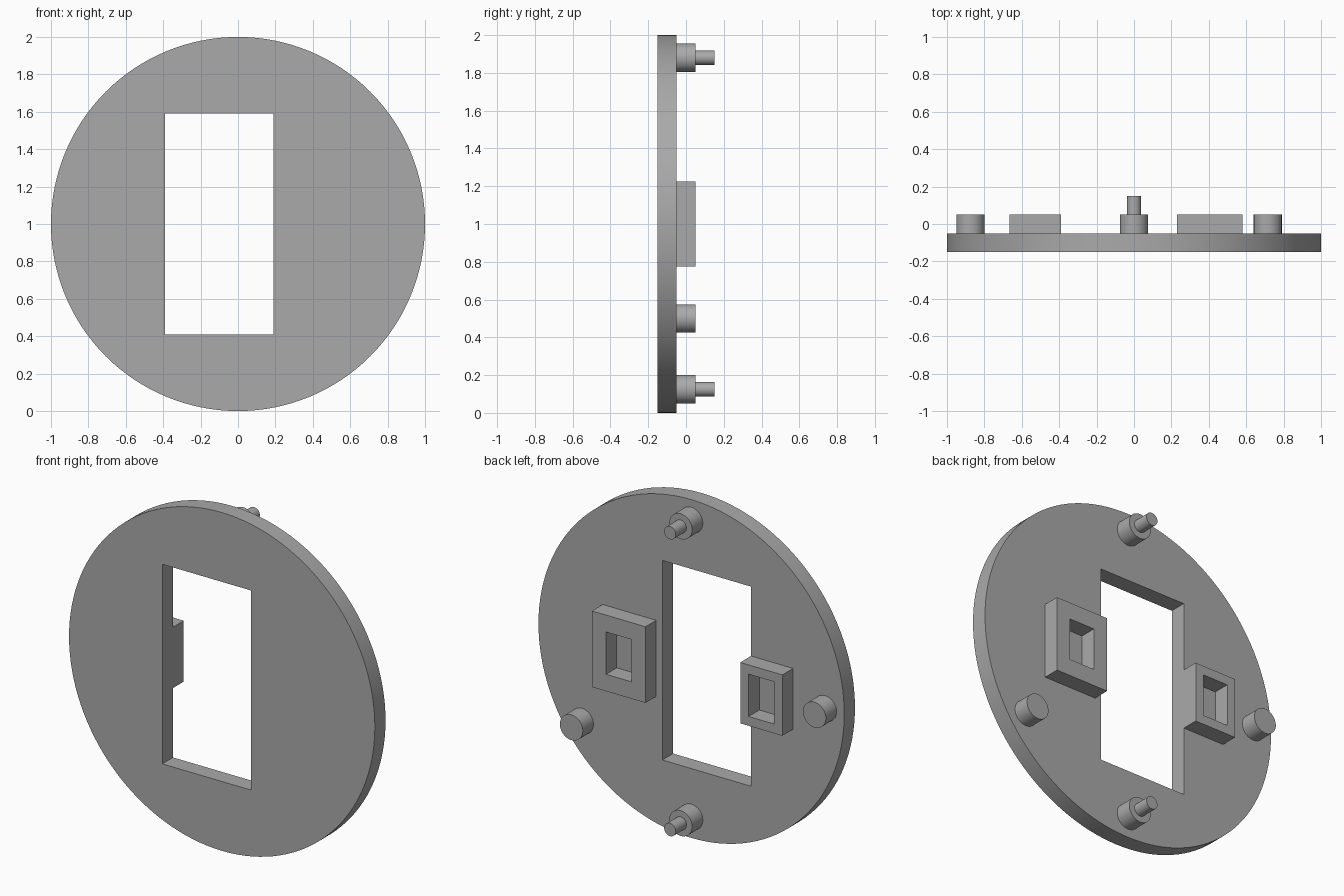
import bpy
import bmesh
from math import radians
from mathutils import Matrix, Vector

cube = bpy.data.objects.get("Cube")
if cube:
    bpy.data.objects.remove(cube, do_unlink=True)

grey = bpy.data.materials.new("plain grey")
grey.use_nodes = True
colour = (0.4, 0.4, 0.4, 1)
grey.diffuse_color = colour
grey.node_tree.nodes["Principled BSDF"].inputs["Base Color"].default_value = colour

# Depth levels shared by the parts
FRONT, PLATE_BACK, BOSS_BACK, PIN_BACK = -0.15, -0.05, 0.05, 0.15


def finish(name, bm):
    mesh = bpy.data.meshes.new(name)
    bm.to_mesh(mesh)
    bm.free()
    mesh.materials.append(grey)
    obj = bpy.data.objects.new(name, mesh)
    bpy.context.collection.objects.link(obj)
    return obj


def cylinder(name, x, z, radius, y0, y1, sides=48):
    bm = bmesh.new()
    place = Matrix.Translation((x, (y0 + y1) / 2, z)) @ Matrix.Rotation(radians(90), 4, 'X')
    bmesh.ops.create_cone(bm, cap_ends=True, segments=sides, radius1=radius,
                          radius2=radius, depth=y1 - y0, matrix=place)
    return finish(name, bm)


def block(name, x0, x1, y0, y1, z0, z1):
    bm = bmesh.new()
    centre = Vector((x0 + x1, y0 + y1, z0 + z1)) / 2
    size = Matrix.Diagonal((x1 - x0, y1 - y0, z1 - z0, 1))
    bmesh.ops.create_cube(bm, size=1, matrix=Matrix.Translation(centre) @ size)
    return finish(name, bm)


def cut(obj, x0, x1, y0, y1, z0, z1):
    cutter = block(obj.name + "_cutter", x0, x1, y0, y1, z0, z1)
    mod = obj.modifiers.new("opening", 'BOOLEAN')
    mod.operation = 'DIFFERENCE'
    mod.solver = 'EXACT'
    mod.object = cutter
    bpy.context.view_layer.objects.active = obj
    bpy.ops.object.modifier_apply(modifier=mod.name)
    bpy.data.objects.remove(cutter, do_unlink=True)


round_parts = []

# Round plate with the tall rectangular opening
plate = cylinder("round_plate", 0, 1, 1, FRONT, PLATE_BACK, 128)
cut(plate, -0.39, 0.19, -0.3, 0.1, 0.41, 1.59)
round_parts.append(plate)

# Bosses with pins at the top and bottom
for side, z in (("top", 1.88), ("bottom", 0.125)):
    round_parts.append(cylinder(side + "_boss", 0, z, 0.075, PLATE_BACK, BOSS_BACK))
    round_parts.append(cylinder(side + "_pin", 0, z, 0.038, BOSS_BACK, PIN_BACK))

# Plain bosses at the sides
for side, x, z in (("left", 0.715, 0.5), ("right", -0.875, 1)):
    round_parts.append(cylinder(side + "_boss", x, z, 0.075, PLATE_BACK, BOSS_BACK))

# Rectangular frames, open down to the plate
for side, x0, x1, half in (("left", 0.23, 0.58, 0.225), ("right", -0.665, -0.39, 0.18)):
    frame = block(side + "_frame", x0, x1, PLATE_BACK, BOSS_BACK, 1 - half, 1 + half)
    mid = (x0 + x1) / 2
    cut(frame, mid - 0.083, mid + 0.083, PLATE_BACK - 0.1, BOSS_BACK + 0.1, 0.875, 1.125)

# Smooth walls, sharp rims
bpy.ops.object.select_all(action='DESELECT')
for obj in round_parts:
    obj.select_set(True)
bpy.context.view_layer.objects.active = plate
bpy.ops.object.shade_smooth_by_angle(angle=radians(30))
